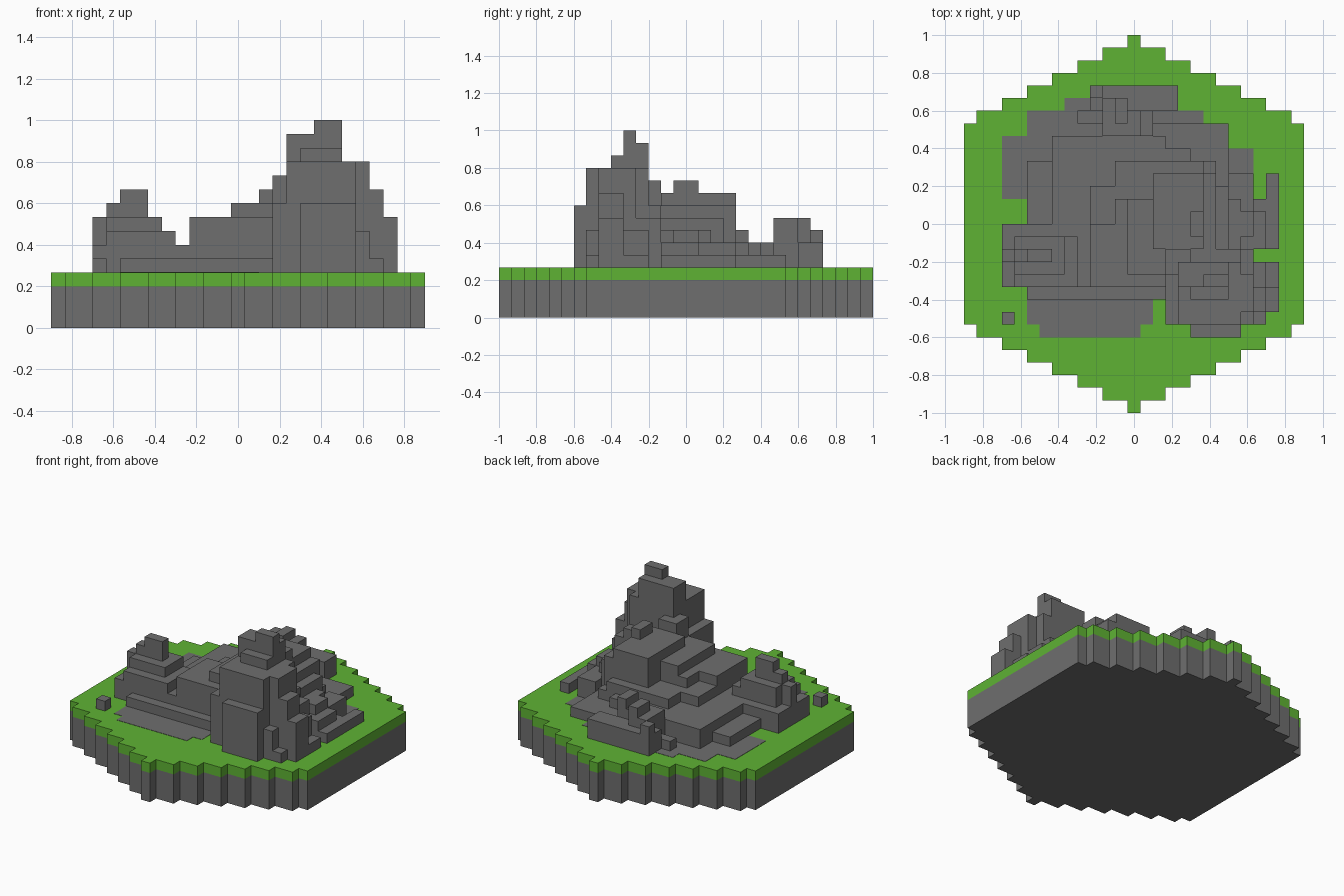
import bpy, bmesh
from mathutils import Matrix, Vector

cube = bpy.data.objects.get("Cube")
if cube:
    bpy.data.objects.remove(cube, do_unlink=True)

U = 1 / 15          # size of one block
GROUND = 4          # grass level, in blocks


def material(name, rgb):
    m = bpy.data.materials.new(name)
    m.use_nodes = True
    m.diffuse_color = (*rgb, 1)
    m.node_tree.nodes["Principled BSDF"].inputs["Base Color"].default_value = (*rgb, 1)
    return m


STONE = material("stone grey", (0.158, 0.158, 0.158))
GRASS = material("grass green", (0.114, 0.45, 0.034))


def finish(name, bm, mat):
    bmesh.ops.recalc_face_normals(bm, faces=bm.faces)
    me = bpy.data.meshes.new(name)
    bm.to_mesh(me)
    bm.free()
    me.materials.append(mat)
    ob = bpy.data.objects.new(name, me)
    bpy.context.collection.objects.link(ob)
    return ob


def boxes(name, mat, items):
    """Boxes as (x0, x1, y0, y1, top[, bottom]) in blocks; x edges lie on halves."""
    bm = bmesh.new()
    for x0, x1, y0, y1, top, *low in items:
        bot = low[0] if low else GROUND
        size = Vector((x1 - x0, y1 - y0, top - bot)) * U
        mid = Vector((x0 + x1, y0 + y1, top + bot)) * U / 2
        bmesh.ops.create_cube(bm, size=1, matrix=Matrix.Translation(mid) @ Matrix.Diagonal((*size, 1)))
    return finish(name, bm, mat)


def hex_slab(name, mat, z0, z1):
    """Stepped hexagon outline, extruded upward."""
    quarter = []
    for k in range(8):
        w = min(0.5 + 2 * k, 13.5)
        quarter += [(w, 15 - k), (w, 14 - k if k < 7 else 0)]
    quarter.pop()
    right = quarter + [(x, -y) for x, y in reversed(quarter)]
    outline = right + [(-x, y) for x, y in reversed(right)]
    bm = bmesh.new()
    face = bm.faces.new([bm.verts.new((x * U, y * U, z0 * U)) for x, y in outline])
    new = bmesh.ops.extrude_face_region(bm, geom=[face])["geom"]
    bmesh.ops.translate(bm, vec=(0, 0, (z1 - z0) * U),
                        verts=[v for v in new if isinstance(v, bmesh.types.BMVert)])
    return finish(name, bm, mat)


# Ground tile
hex_slab("stone_base", STONE, 0, 3)
hex_slab("grass_layer", GRASS, 3, GROUND)

# Bare stone patches flush with the grass
F = GROUND + 0.03
boxes("bare_ground", STONE, [
    (-10.5, -8.5, 2, 7, F), (-8.5, -6, 5, 9, F), (-7.5, 0, 7, 9, F),
    (-5.5, 0, 9, 10, F), (0, 5.5, 8, 9, F), (0, 7.5, 6, 8, F),
    (5, 9.5, 4, 6, F), (-8.5, 1.5, -8, -6, F), (-7.5, 0.5, -9, -8, F),
])

# Low terraces around the hill
boxes("lower_terraces", STONE, [
    (-8.5, -3.5, 0, 5, 5), (-8.5, 2.5, -6, -2, 5), (-0.5, 7.5, 3, 8, 5),
    (-6.5, 2.5, 0, 7, 6), (-4.5, 1.5, -5, 0, 6), (2.5, 4.5, 2, 6, 6),
    (4.5, 6.5, 2, 5, 6), (-1.5, 5.5, 3, 5, 7), (-3.5, 1.5, 0, 3, 7),
])

# Middle plateau
boxes("middle_plateau", STONE, [
    (-3.5, 2.5, -5, 0, 8), (-1.5, 1.5, 0, 2, 8), (-0.5, 2.5, -4, 2, 9),
    (1.5, 5.5, -2, 4, 10), (4.5, 5.5, -1, 1, 11),
])

# Steps falling to the right of the plateau
boxes("right_steps", STONE, [
    (5.5, 6.5, -2, 4, 9), (6.5, 7.5, -2, 3, 8), (7.5, 8.5, -2, 2, 7),
    (7.5, 9.5, -2, 4, 6), (9.5, 10.5, -2, 1, 6), (9.5, 11.5, -2, 2, 5),
    (10.5, 11.5, 2, 4, 5), (8.5, 9.5, -1, 1, 7),
])

# Broken blocks along the back
boxes("back_rocks", STONE, [
    (-0.5, 3.5, 9, 11, 6), (-3.5, -0.5, 9, 11, 6), (-4.5, -2.5, 8, 9, 5),
    (-2.5, -0.5, 7, 10, 7), (-1.5, -0.5, 8, 10, 8), (-3.5, -2.5, 10, 11, 7),
    (-0.5, 1.5, 7, 9, 7), (0.5, 1.5, 7, 9, 8),
])

# Side outcrop with its small pillar
boxes("left_outcrop", STONE, [
    (-10.5, -4.5, -5, 0, 6), (-9.5, -4.5, -5, -1, 7), (-9.5, -5.5, -4, -1, 8),
    (-10.5, -9.5, -3, -2, 8), (-9.5, -8.5, -3, -2, 9), (-8.5, -6.5, -3, -2, 10),
])

# Tall peak
boxes("peak", STONE, [
    (2.5, 8.5, -8, -2, 9), (2.5, 4.5, -4, -2, 11), (3.5, 8.5, -8, -3, 12),
    (8.5, 9.5, -7, -4, 12), (4.5, 7.5, -6, -3, 13), (3.5, 7.5, -5, -3, 14),
    (5.5, 6.5, -5, -4, 15), (6.5, 7.5, -5, -4, 15),
])
boxes("peak_overhang", STONE, [(2.5, 3.5, -8, -6, 9, 8)])

# Columns and buttresses around the peak
boxes("peak_buttresses", STONE, [
    (4.5, 8.5, -9, -8, 9), (8.5, 9.5, -8, -7, 7), (9.5, 10.5, -7, -5, 10),
    (9.5, 10.5, -8, -7, 5), (10.5, 11.5, -7, -5, 8), (10.5, 11.5, -5, -3, 5),
    (8.5, 10.5, -5, -3, 7), (8.5, 9.5, -4, -2, 8),
])

# Loose stone on the grass
boxes("loose_stone", STONE, [(-10.5, -9.5, -8, -7, 5)])
